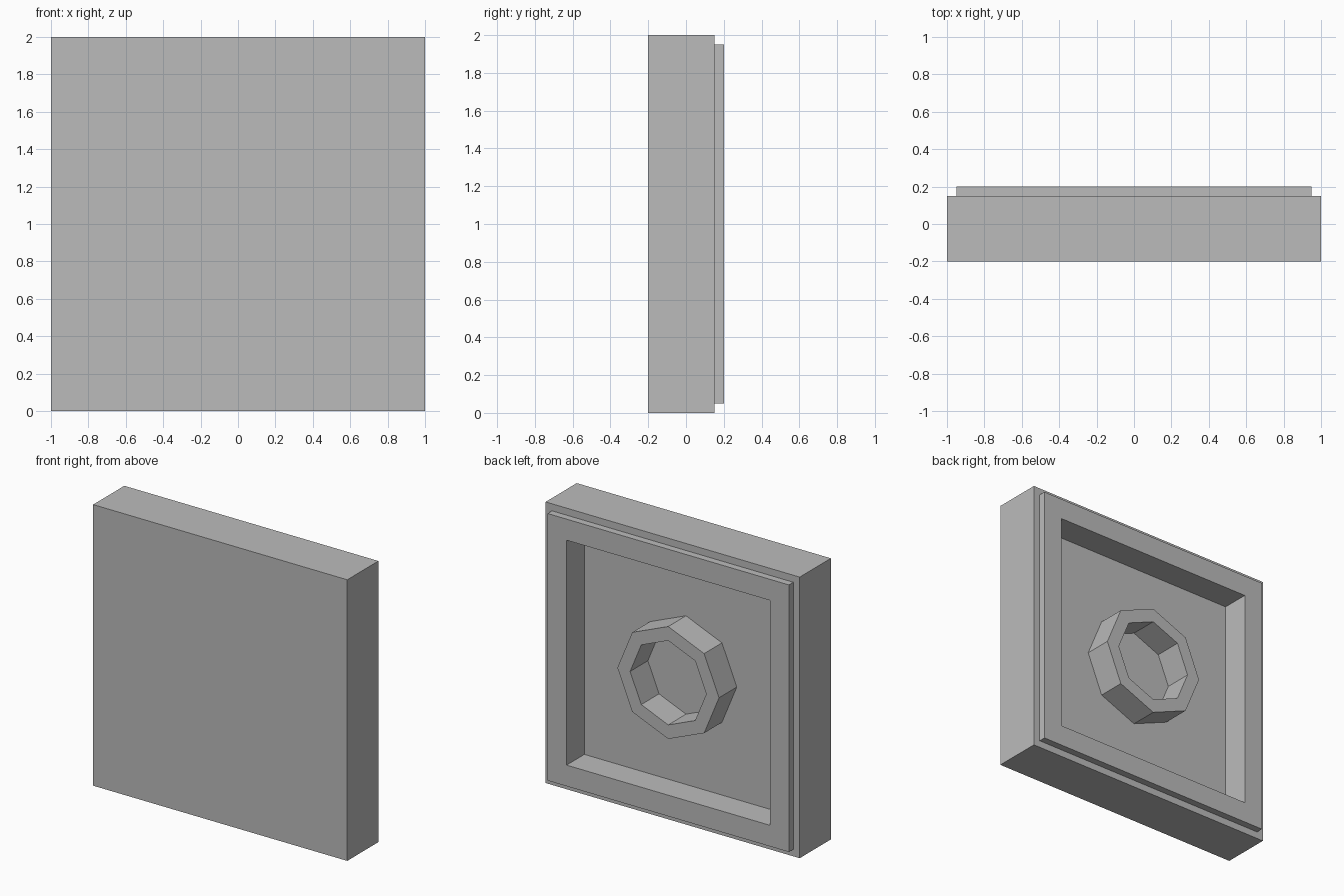
import bpy
import bmesh
from math import cos, sin, pi, sqrt

default_cube = bpy.data.objects.get("Cube")
if default_cube:
    bpy.data.objects.remove(default_cube, do_unlink=True)

# Single plain grey material
grey = bpy.data.materials.new("plain_grey")
grey.use_nodes = True
colour = (0.5, 0.5, 0.5, 1)
grey.diffuse_color = colour
grey.node_tree.nodes["Principled BSDF"].inputs["Base Color"].default_value = colour


def loft(name, sides, turn, profile, capped):
    """Sweep (radius, y) profile points around the panel's y axis as flat-sided loops."""
    bm = bmesh.new()
    angles = [turn + 2 * pi * i / sides for i in range(sides)]
    loops = [[bm.verts.new((r * cos(a), y, 1 + r * sin(a))) for a in angles]
             for r, y in profile]
    for a, b in zip(loops, loops[1:]):
        for i in range(sides):
            j = (i + 1) % sides
            bm.faces.new((a[i], b[i], b[j], a[j]))
    if capped:
        bm.faces.new(loops[0])
        bm.faces.new(loops[-1][::-1])
    mesh = bpy.data.meshes.new(name)
    bm.to_mesh(mesh)
    bm.free()
    mesh.materials.append(grey)
    obj = bpy.data.objects.new(name, mesh)
    bpy.context.collection.objects.link(obj)
    return obj


# Square slab with a stepped rim and a recessed back
half_sizes = [(1, -0.2), (1, 0.15), (0.95, 0.15), (0.95, 0.2), (0.8, 0.2), (0.8, 0)]
loft("panel", 4, pi / 4, [(h * sqrt(2), y) for h, y in half_sizes], True)

# Octagonal tube standing on the recess floor, flush with the rim
loft("octagonal_socket", 8, 0, [(0.4, 0), (0.4, 0.2), (0.3, 0.2), (0.3, 0)], False)
